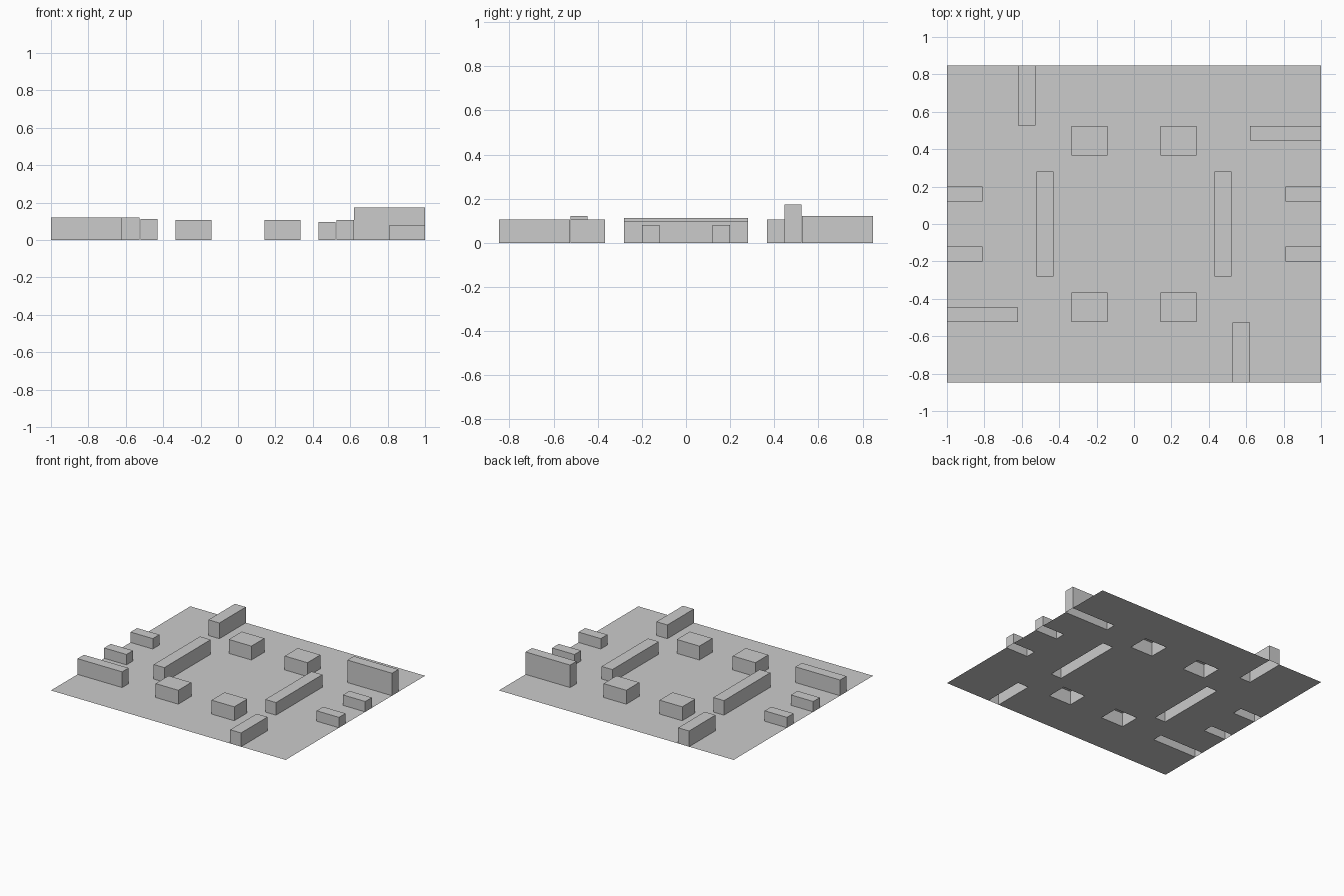
import bpy, bmesh

if "Cube" in bpy.data.objects:
    bpy.data.objects.remove(bpy.data.objects["Cube"])

HX, HY = 1.0, 0.848


def make_object(name, quads):
    bm = bmesh.new()
    for q in quads:
        bm.faces.new([bm.verts.new(p) for p in q])
    bmesh.ops.remove_doubles(bm, verts=bm.verts, dist=1e-5)
    mesh = bpy.data.meshes.new(name)
    bm.to_mesh(mesh)
    bm.free()
    bpy.context.collection.objects.link(bpy.data.objects.new(name, mesh))


def open_box(name, x0, x1, y0, y1, h):
    """Block with a top and four walls, open underneath."""
    c = [(x0, y0), (x1, y0), (x1, y1), (x0, y1)]
    quads = [[(x, y, h) for x, y in c]]
    for a, b in zip(c, c[1:] + c[:1]):
        quads.append([(*a, 0), (*b, 0), (*b, h), (*a, h)])
    make_object(name, quads)


# Block footprints and heights
blocks = [
    ("long_wall_left", -0.521, -0.43, -0.282, 0.282, 0.112),
    ("long_wall_right", 0.43, 0.521, -0.282, 0.282, 0.097),
    ("tall_side_wall", 0.62, HX, 0.446, 0.524, 0.173),
    ("low_side_wall", -HX, -0.62, -0.524, -0.446, 0.121),
    ("back_wall", -0.62, -0.527, 0.526, HY, 0.121),
    ("front_wall", 0.527, 0.62, -HY, -0.526, 0.106),
]
for side, sx in (("left", -1), ("right", 1)):
    for end, sy in (("front", -1), ("back", 1)):
        for part, xa, xb, ya, yb, h in (
                ("square_block", 0.142, 0.335, 0.366, 0.524, 0.107),
                ("edge_block", 0.81, HX, 0.12, 0.2, 0.08)):
            xs, ys = sorted((sx * xa, sx * xb)), sorted((sy * ya, sy * yb))
            blocks.append((f"{part}_{side}_{end}", *xs, *ys, h))

for b in blocks:
    open_box(*b)

# Ground sheet with an opening under every block
xs = sorted({-HX, HX} | {v for b in blocks for v in b[1:3]})
ys = sorted({-HY, HY} | {v for b in blocks for v in b[3:5]})
cells = []
for x0, x1 in zip(xs, xs[1:]):
    for y0, y1 in zip(ys, ys[1:]):
        cx, cy = (x0 + x1) / 2, (y0 + y1) / 2
        if not any(b[1] < cx < b[2] and b[3] < cy < b[4] for b in blocks):
            cells.append([(x0, y0, 0), (x1, y0, 0), (x1, y1, 0), (x0, y1, 0)])
make_object("ground_sheet", cells)
